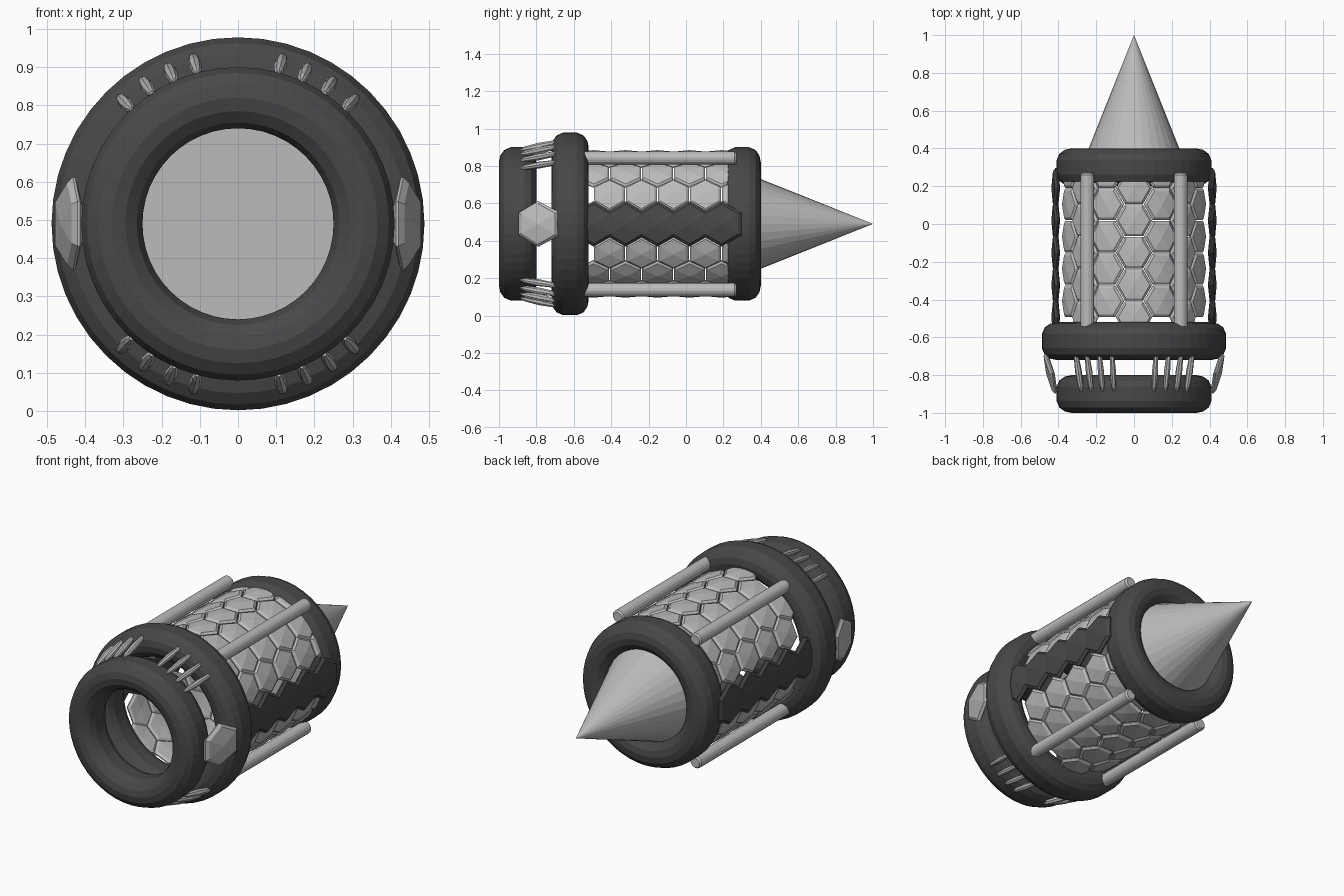
import bpy, bmesh, math
from mathutils import Vector, Matrix

if "Cube" in bpy.data.objects:
    bpy.data.objects.remove(bpy.data.objects["Cube"])

CZ = 0.49  # height of the long axis


def material(name, v):
    m = bpy.data.materials.new(name)
    m.diffuse_color = (v, v, v, 1)
    m.use_nodes = True
    m.node_tree.nodes["Principled BSDF"].inputs["Base Color"].default_value = m.diffuse_color
    return m


LIGHT = material("light grey", 0.5)
DARK = material("dark grey", 0.065)


def finish(name, bm, mat, smooth=None):
    bmesh.ops.recalc_face_normals(bm, faces=bm.faces[:])
    me = bpy.data.meshes.new(name)
    bm.to_mesh(me)
    bm.free()
    me.materials.append(mat)
    ob = bpy.data.objects.new(name, me)
    bpy.context.collection.objects.link(ob)
    return ob


def polar(angle, r, y):
    """Point around the long axis; angle measured from straight up."""
    return Vector((r * math.sin(angle), y, CZ + r * math.cos(angle)))


def skin(bm, rings, closed=False):
    n = len(rings[0])
    pairs = list(zip(rings, rings[1:])) + ([(rings[-1], rings[0])] if closed else [])
    for a, b in pairs:
        for i in range(n):
            j = (i + 1) % n
            bm.faces.new((a[i], a[j], b[j], b[i]))


def ring(name, y, r, segs=48):
    """Rounded tyre-like ring lathed around the long axis."""
    quarter = [(0.1, 0.0), (0.093, 0.035), (0.072, 0.065), (0.037, 0.08)]
    half = quarter + [(-a, b) for a, b in reversed(quarter)]
    prof = half + [(a, -b) for a, b in reversed(half[1:-1])]
    bm = bmesh.new()
    loops = [[bm.verts.new(polar(2 * math.pi * k / segs, r + b, y + a)) for a, b in prof]
             for k in range(segs)]
    skin(bm, loops, True)
    finish(name, bm, DARK)


def hex_tile(bm, angle, r, y, size, thick, slope=0.0):
    """Domed hexagon plate, wrapped to the cylinder, optionally tilted along y."""
    def pt(u, v, h):
        return bm.verts.new(polar(angle + u / r, r + h + slope * v, y + v))
    loops = []
    for s, h in ((0.85, -0.4), (1.0, -0.1), (1.0, 0.1), (0.85, 0.4)):
        loops.append([pt(size * s * math.cos(k * math.pi / 3),
                         size * s * math.sin(k * math.pi / 3), h * thick) for k in range(6)])
    skin(bm, loops)
    for lp, h in ((loops[0], -0.5), (loops[-1], 0.55)):
        c = pt(0, 0, h * thick)
        for i in range(6):
            bm.faces.new((lp[i], lp[(i + 1) % 6], c))


def rod(bm, a, b, profile, segs, wide=(1, 1), out=None):
    """Bar from a to b; profile is (position 0..1, radius)."""
    d = (b - a).normalized()
    side = d.cross(out).normalized()
    up = side.cross(d)
    loops = []
    for t, r in profile:
        c = a.lerp(b, t)
        loops.append([bm.verts.new(c + side * r * wide[0] * math.cos(2 * math.pi * k / segs)
                                   + up * r * wide[1] * math.sin(2 * math.pi * k / segs))
                      for k in range(segs)])
    skin(bm, loops)
    bm.faces.new(loops[0])
    bm.faces.new(loops[-1])


# three dark rings
ring("front_ring", -0.90, 0.33)
ring("large_middle_ring", -0.62, 0.408)
ring("back_ring", 0.30, 0.33)

# pointed tail cone, seated in the back ring
bm = bmesh.new()
bmesh.ops.create_cone(bm, cap_ends=True, segments=32, radius1=0.28, radius2=0, depth=0.7,
                      matrix=Matrix.Translation((0, 0.65, CZ)) @ Matrix.Rotation(-math.pi / 2, 4, 'X'))
finish("tail_cone", bm, LIGHT)

# honeycomb shell: staggered rows of light plates, larger dark row on each side
PITCH = 0.171
light, dark = bmesh.new(), bmesh.new()
angles = [0, 22.5, 44.5, 65.5, 90, 114.5, 135.5, 157.5]
for k in range(16):
    a = math.radians(angles[k % 8] + (180 if k >= 8 else 0))
    start = -0.494 if k % 2 == 0 else -0.409
    for i in range(5):
        y = start + i * PITCH
        if k % 8 == 4:
            hex_tile(dark, a, 0.418, y, 0.122, 0.036)
        else:
            hex_tile(light, a, 0.378, y, 0.096, 0.03)
finish("light_shell_plates", light, LIGHT)
finish("dark_side_plates", dark, DARK)

# long rails over the shell
bm = bmesh.new()
for deg in (35, 145, 215, 325):
    a = math.radians(deg)
    rod(bm, polar(a, 0.43, -0.56), polar(a, 0.43, 0.27),
        [(0, 0.028), (0.012, 0.036), (0.988, 0.036), (1, 0.028)], 16,
        out=Vector((math.sin(a), 0, math.cos(a))))
finish("shell_rails", bm, LIGHT)

# thin slanted struts between the front and middle rings
bm = bmesh.new()
for deg in (15, 24, 33.5, 43):
    for d in (deg, -deg, 180 - deg, 180 + deg):
        a = math.radians(d)
        rod(bm, polar(a, 0.408, -0.885), polar(a, 0.452, -0.685),
            [(0, 0.006), (0.12, 0.013), (0.5, 0.017), (0.88, 0.013), (1, 0.006)], 8,
            wide=(1, 1.15), out=Vector((math.sin(a), 0, math.cos(a))))
finish("slanted_struts", bm, LIGHT)

# large tilted hexagon plate on each side of the gap
bm = bmesh.new()
for s in (1, -1):
    hex_tile(bm, s * math.pi / 2, 0.446, -0.79, 0.123, 0.036, 0.24)
finish("side_hex_plates", bm, LIGHT)
